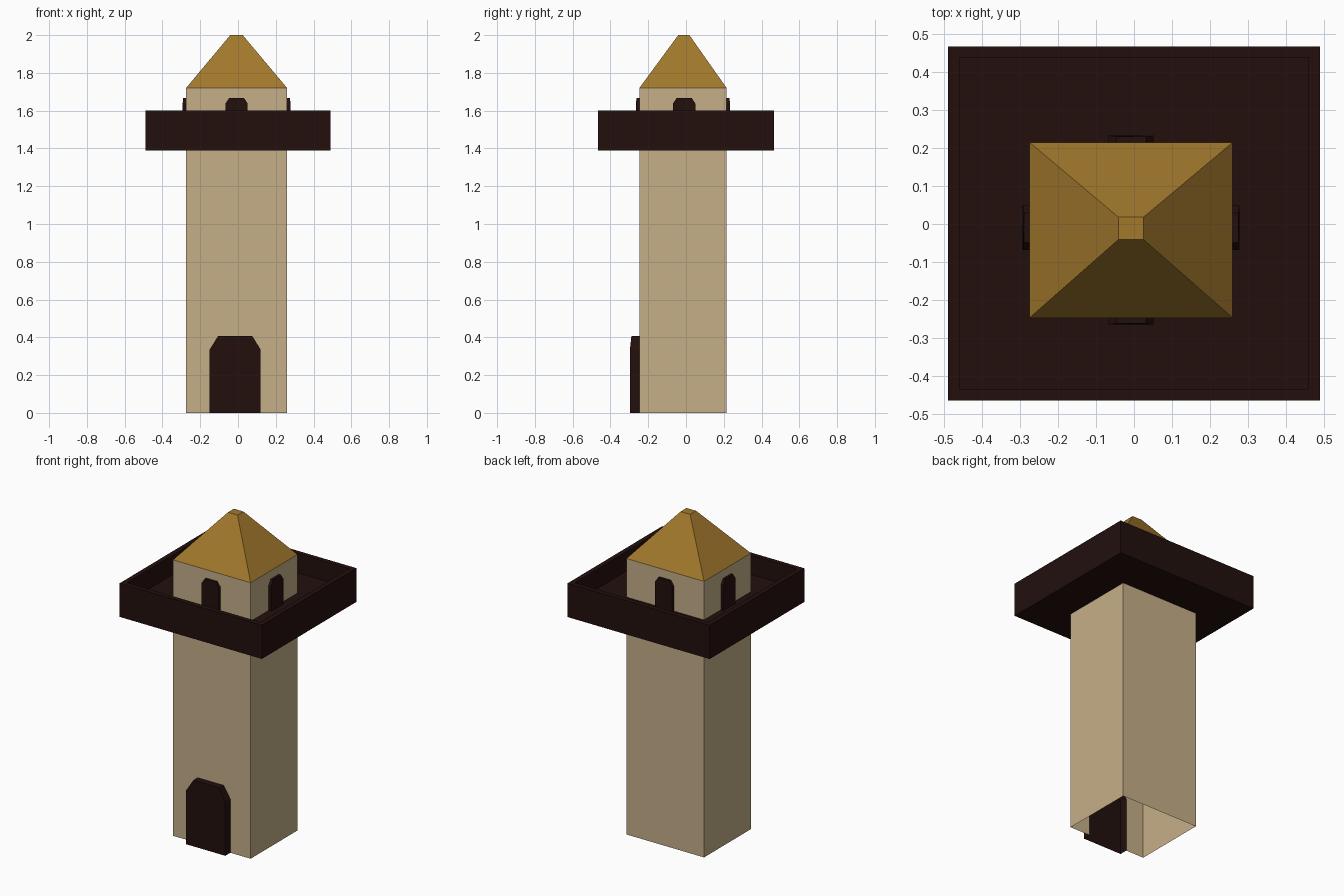
import bpy, math
from mathutils import Matrix, Vector

if "Cube" in bpy.data.objects:
    bpy.data.objects.remove(bpy.data.objects["Cube"])

X0, X1, Y0, Y1 = -0.275, 0.26, -0.247, 0.215   # tower footprint
EAVE, FLOOR = 1.72, 1.48


def material(name, rgb):
    m = bpy.data.materials.new(name)
    m.diffuse_color = (*rgb, 1)
    m.use_nodes = True
    m.node_tree.nodes["Principled BSDF"].inputs["Base Color"].default_value = m.diffuse_color
    return m


STONE = material("sandstone", (0.56, 0.43, 0.25))
WOOD = material("dark_wood", (0.016, 0.005, 0.004))
TILE = material("roof_ochre", (0.36, 0.19, 0.025))


def mesh_object(name, verts, faces, mat):
    me = bpy.data.meshes.new(name)
    me.from_pydata(verts, [], faces)
    me.materials.append(mat)
    ob = bpy.data.objects.new(name, me)
    bpy.context.collection.objects.link(ob)
    return ob


def ring(x0, x1, y0, y1, z):
    return [(x0, y0, z), (x1, y0, z), (x1, y1, z), (x0, y1, z)]


def loft(name, rings, mat, cap_top=False):
    """Join a stack of four-sided rings with flat faces."""
    verts = [v for r in rings for v in r]
    faces = [(4 * k + i, 4 * k + (i + 1) % 4, 4 * k + 4 + (i + 1) % 4, 4 * k + 4 + i)
             for k in range(len(rings) - 1) for i in range(4)]
    if cap_top:
        n = len(verts)
        faces.append((n - 4, n - 3, n - 2, n - 1))
    return mesh_object(name, verts, faces, mat)


def arch(a, b, z0, shoulder, top, cut):
    """Chamfered arch outline in (u, z)."""
    return [(a, z0), (a, shoulder), (a + cut, top), (b - cut, top), (b, shoulder), (b, z0)]


def arch_panel(name, outline, depth, matrix, slope=0.0):
    """Arched shell standing out from a wall, open at the back and foot."""
    top = max(z for _, z in outline)
    back = [Vector((u, 0.001 + (-slope if z == top else 0), z)) for u, z in outline]
    front = [Vector((u, -depth + (slope if z == top else 0), z)) for u, z in outline]
    back = [Vector((v.x, 0.001, v.z)) for v in back]
    n = len(outline)
    faces = [tuple(reversed(range(n, 2 * n)))]
    faces += [(i, n + i, n + i + 1, i + 1) for i in range(n - 1)]
    return mesh_object(name, [matrix @ v for v in back + front], faces, WOOD)


# Tower walls: open below, doorway notched out of the front
door = arch(-0.15, 0.12, 0, 0.335, 0.408, 0.045)
verts = ring(X0, X1, Y0, Y1, 0) + ring(X0, X1, Y0, Y1, EAVE) + [(u, Y0, z) for u, z in door]
mesh_object("tower_walls", verts,
            [(1, 2, 6, 5), (2, 3, 7, 6), (3, 0, 4, 7),
             (4, 0, 8, 9, 10), (4, 10, 11, 5), (5, 11, 12, 13, 1)], STONE)

# Door
arch_panel("door", door, 0.05, Matrix.Translation((0, Y0, 0)), 0.008)

# Balcony tray around the tower
ox0, ox1, oy0, oy1, t = -0.49, 0.49, -0.465, 0.467, 0.03
outer = (ox0, ox1, oy0, oy1)
inner = (ox0 + t, ox1 - t, oy0 + t, oy1 - t)
tower = (X0, X1, Y0, Y1)
loft("balcony", [ring(*tower, 1.39), ring(*outer, 1.39), ring(*outer, 1.6),
                 ring(*inner, 1.6), ring(*inner, FLOOR), ring(*tower, FLOOR)], WOOD)

# Four arched balcony openings
cx, cy = -0.0075, -0.01
for side, pos, turn in (("front", (cx, Y0, 0), 0), ("right", (X1, cy, 0), 90),
                        ("back", (cx, Y1, 0), 180), ("left", (X0, cy, 0), 270)):
    m = Matrix.Translation(pos) @ Matrix.Rotation(math.radians(turn), 4, 'Z')
    arch_panel(side + "_window", arch(-0.059, 0.059, FLOOR, 1.638, 1.668, 0.02), 0.018, m, 0.003)

# Truncated pyramid roof
loft("roof", [ring(*tower, EAVE), ring(-0.041, 0.025, -0.041, 0.018, 2.0)], TILE, cap_top=True)
